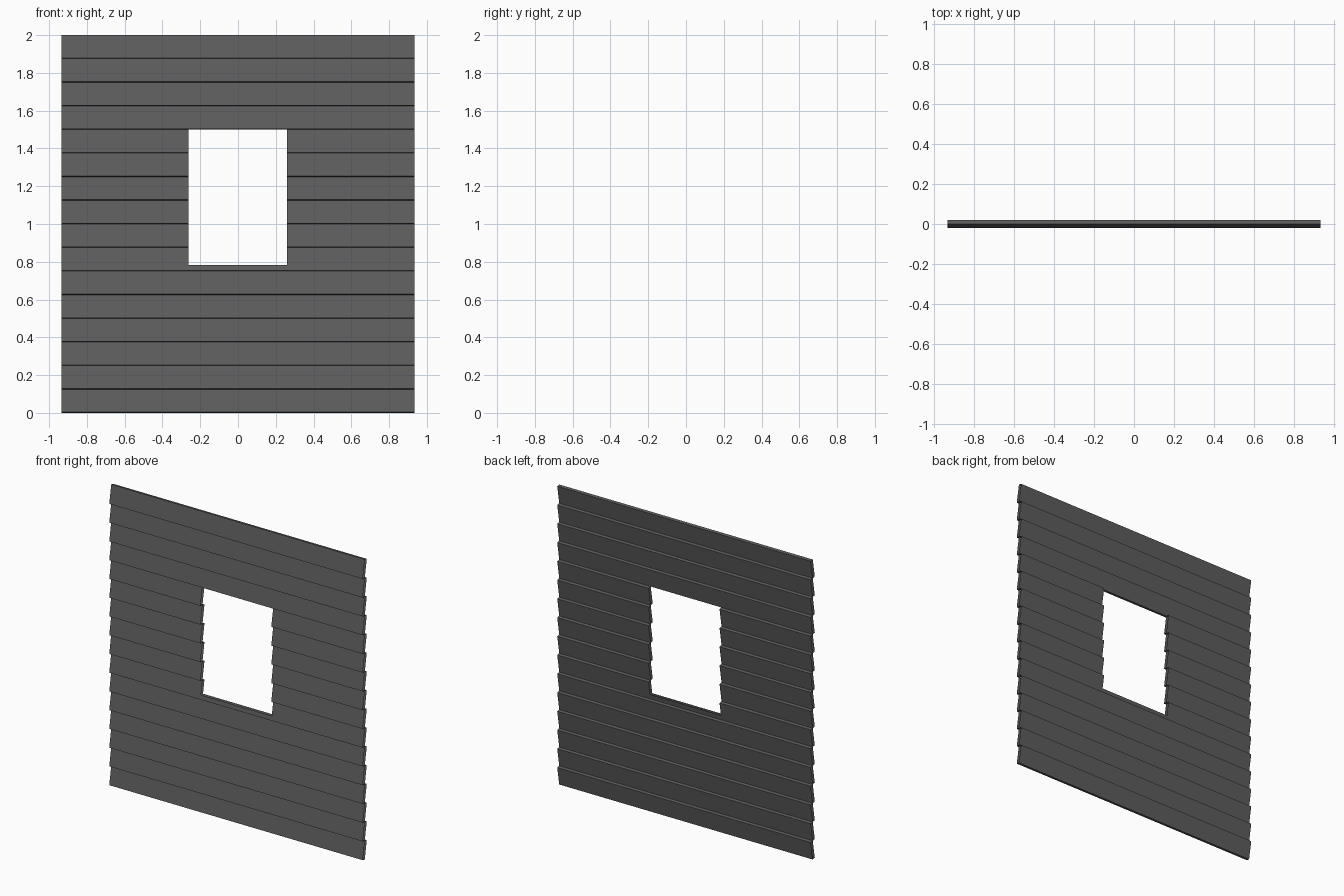
import bpy

if "Cube" in bpy.data.objects:
    bpy.data.objects.remove(bpy.data.objects["Cube"])

ROWS, PITCH = 16, 0.125
HALF_W = 0.935                      # half wall width
WIN_L, WIN_R = -0.262, 0.260        # window opening
WIN_B, WIN_T = 0.783, 1.5
D, TILT = 0.021, 0.0035             # half depth, slope of board edges

mat = bpy.data.materials.new("dark grey siding")
mat.diffuse_color = (0.11, 0.11, 0.11, 1)
mat.use_nodes = True
mat.node_tree.nodes["Principled BSDF"].inputs["Base Color"].default_value = mat.diffuse_color


def board(name, spans, row):
    """Leaning clapboard with open ends; spans are (x0, x1, cut height or None)."""
    z0, z1 = row * PITCH, (row + 1) * PITCH
    # front bottom, back bottom, back top, front top
    prof = [(-D, z0 + TILT), (0, z0), (D, z1 - TILT), (0, z1)]
    verts, faces = [], []
    for x0, x1, cut in spans:
        p = list(prof)
        if cut is not None:         # trim the board at the window sill
            for low, top in ((1, 2), (0, 3)):
                (ya, za), (yb, zb) = prof[low], prof[top]
                t = (cut - za) / (zb - za)
                p[top] = (ya + (yb - ya) * t, cut)
        b = len(verts)
        verts += [(x, y, z) for x in (x0, x1) for y, z in p]
        for i in range(4):
            if cut is not None and i == 2:
                continue            # sill edge stays open
            j = (i + 1) % 4
            faces.append((b + i, b + j, b + 4 + j, b + 4 + i))
    me = bpy.data.meshes.new(name)
    # winding order: outward normals
    me.from_pydata(verts, [], [f[::-1] for f in faces])
    me.materials.append(mat)
    me.update()
    ob = bpy.data.objects.new(name, me)
    bpy.context.collection.objects.link(ob)


for r in range(ROWS):
    bottom, top = r * PITCH, (r + 1) * PITCH
    left, right = (-HALF_W, WIN_L, None), (WIN_R, HALF_W, None)
    if bottom >= WIN_B and top <= WIN_T + 1e-6:     # beside the window
        spans = [left, right]
    elif bottom < WIN_B < top:                      # notched sill board
        spans = [left, (WIN_L, WIN_R, WIN_B), right]
    else:
        spans = [(-HALF_W, HALF_W, None)]
    board(f"siding_board_{r + 1}", spans, r)
